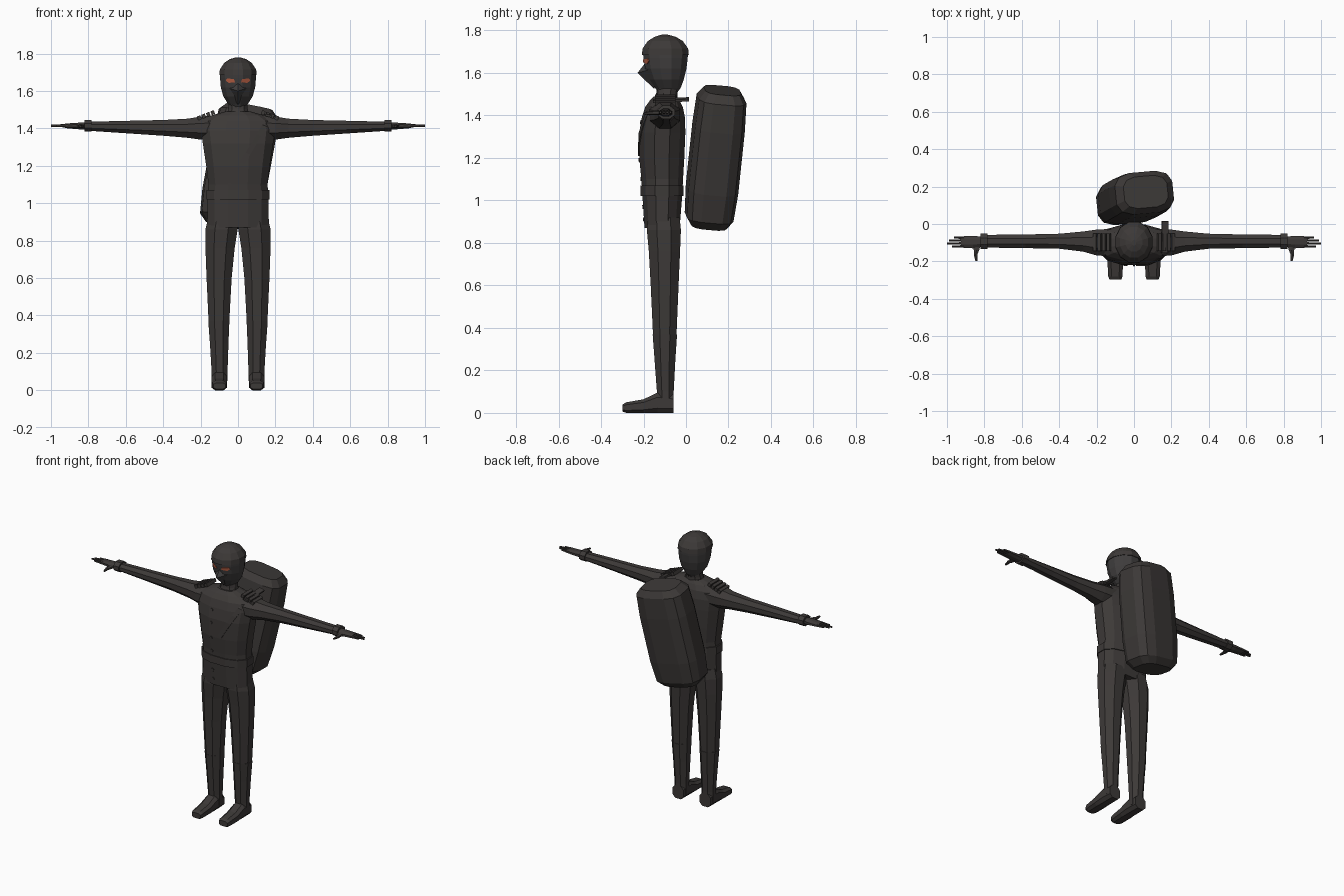
import bpy, bmesh, math
from mathutils import Vector, Matrix, Euler
from mathutils.bvhtree import BVHTree


def material(name, rgb):
    m = bpy.data.materials.new(name)
    m.diffuse_color = (*rgb, 1)
    return m


CLOTH = material("charcoal cloth", (0.046, 0.041, 0.039))
MASK = material("mask grey", (0.050, 0.047, 0.047))
EYE = material("orange red lens", (0.50, 0.12, 0.06))


def finish(name, bm, mat):
    bmesh.ops.recalc_face_normals(bm, faces=bm.faces)
    me = bpy.data.meshes.new(name)
    bm.to_mesh(me)
    bm.free()
    ob = bpy.data.objects.new(name, me)
    me.materials.append(mat)
    bpy.context.collection.objects.link(ob)
    return ob


def loft(name, secs, n=8, axis="z", mat=CLOTH, square=1.0, matrix=None):
    """Skin rings of (axis position, u0, u1, v0, v1); u,v = x,y / y,z / x,z for axis z / x / y."""
    bm = bmesh.new()
    rings = []
    for t, u0, u1, v0, v1 in secs:
        ring = []
        for i in range(n):
            a = 2 * math.pi * (i + 0.5) / n
            c, s = math.cos(a), math.sin(a)
            k = math.cos(math.pi / n)
            c = math.copysign(min(1, abs(c) / k) ** square, c)
            s = math.copysign(min(1, abs(s) / k) ** square, s)
            u, v = (u0 + u1) / 2 + c * (u1 - u0) / 2, (v0 + v1) / 2 + s * (v1 - v0) / 2
            p = {"z": (u, v, t), "x": (t, u, v), "y": (u, t, v)}[axis]
            ring.append(bm.verts.new(p))
        rings.append(ring)
    for a, b in zip(rings, rings[1:]):
        for i in range(n):
            j = (i + 1) % n
            bm.faces.new((a[i], a[j], b[j], b[i]))
    bm.faces.new(rings[0])
    bm.faces.new(rings[-1])
    if matrix:
        bm.transform(matrix)
    return finish(name, bm, mat)


def box(name, loc, size, rot=(0, 0, 0), mat=CLOTH):
    bm = bmesh.new()
    bmesh.ops.create_cube(bm, size=1)
    bm.transform(Matrix.LocRotScale(Vector(loc), Euler(rot), Vector(size)))
    return finish(name, bm, mat)


def mirror(ob):
    """Copy a left-hand part to the other side of the body."""
    bm = bmesh.new()
    bm.from_mesh(ob.data)
    bm.transform(Matrix.Scale(-1, 4, (1, 0, 0)))
    return finish("right_" + ob.name.removeprefix("left_"), bm, ob.data.materials[0])


def tree(ob):
    bm = bmesh.new()
    bm.from_mesh(ob.data)
    t = BVHTree.FromBMesh(bm)
    bm.free()
    return t


def plate(name, outline, target, mat=CLOTH, lift=0.004):
    """Thin patch laid on the front (-y) of a part from an x,z outline."""
    bm = bmesh.new()
    verts = []
    for x, z in outline:
        hit = target.ray_cast(Vector((x, -1, z)), Vector((0, 1, 0)))[0]
        verts.append(bm.verts.new((x, (hit.y if hit else -0.1) - lift, z)))
    face = bm.faces.new(verts)
    back = bmesh.ops.extrude_face_region(bm, geom=[face])["geom"]
    bmesh.ops.translate(bm, verts=[g for g in back if isinstance(g, bmesh.types.BMVert)], vec=(0, 0.006, 0))
    return finish(name, bm, mat)


# Coat, with belt, skirt and collar
coat = loft("coat", [
    (0.87, -0.165, 0.165, -0.195, -0.030), (1.02, -0.163, 0.163, -0.205, -0.018),
    (1.10, -0.158, 0.158, -0.210, -0.014), (1.20, -0.170, 0.170, -0.220, -0.008),
    (1.32, -0.188, 0.188, -0.220, -0.003), (1.39, -0.198, 0.198, -0.208, -0.005),
    (1.44, -0.190, 0.190, -0.192, -0.015), (1.47, -0.140, 0.140, -0.170, -0.030),
    (1.49, -0.070, 0.070, -0.150, -0.045)], n=12, square=0.85)
loft("belt", [(z, -0.168, 0.168, -0.213, -0.012) for z in (1.02, 1.07)], n=12, square=0.85)
loft("neck", [(1.46, -0.062, 0.062, -0.150, -0.040), (1.505, -0.052, 0.052, -0.140, -0.040),
              (1.56, -0.045, 0.045, -0.135, -0.030)], n=10)
coat_skin = tree(coat)

# Coat front: buttons, breast pocket, shoulder strap
for i, z in enumerate((1.37, 1.29, 1.19, 1.10, 0.97, 0.91)):
    plate(f"button_{i}", [(-0.045 + 0.011 * math.cos(a * math.pi / 3), z + 0.011 * math.sin(a * math.pi / 3))
                          for a in range(6)], coat_skin)
for i in range(5):
    xa, xb = 0.01 + 0.03 * i, 0.04 + 0.03 * i
    za, zb = 1.22 + 0.25 / 0.15 * 0.03 * i, 1.22 + 0.25 / 0.15 * 0.03 * (i + 1)
    plate(f"strap_{i}", [(xa, za), (xa + 0.025, za - 0.01), (xb + 0.025, zb - 0.01), (xb, zb)], coat_skin, lift=0.005)
box("strap_over_shoulder", (0.165, -0.07, 1.472), (0.035, 0.17, 0.012), (0.05, 0.25, 0))

# Sleeves, cuffs and gloved hands
left = [
    loft("left_sleeve", [
        (0.10, -0.175, -0.025, 1.335, 1.470), (0.20, -0.168, -0.030, 1.340, 1.463),
        (0.27, -0.148, -0.040, 1.350, 1.452), (0.40, -0.132, -0.052, 1.361, 1.445),
        (0.58, -0.129, -0.056, 1.373, 1.441), (0.79, -0.126, -0.058, 1.387, 1.436)], axis="x"),
    loft("left_cuff", [(x, -0.134, -0.052, 1.383, 1.446) for x in (0.783, 0.822)], axis="x"),
    loft("left_palm", [(0.80, -0.118, -0.068, 1.393, 1.434), (0.86, -0.130, -0.064, 1.396, 1.430),
                       (0.925, -0.126, -0.066, 1.402, 1.426)], axis="x"),
]
for i, (y, tip) in enumerate(((-0.120, 0.972), (-0.104, 1.0), (-0.088, 0.99), (-0.073, 0.962))):
    left.append(loft(f"left_finger_{i}", [(0.91, y - 0.007, y + 0.007, 1.405, 1.424),
                                          (tip, y - 0.005, y + 0.005, 1.409, 1.420)], n=6, axis="x"))
left.append(loft("left_thumb", [(-0.198, 0.838, 0.848, 1.404, 1.415), (-0.165, 0.838, 0.856, 1.402, 1.420),
                                (-0.140, 0.828, 0.856, 1.402, 1.424), (-0.105, 0.818, 0.870, 1.402, 1.424)],
                 n=6, axis="y"))

# Epaulettes made of four ribs
for i in range(4):
    x = 0.135 + 0.024 * i
    left.append(box(f"left_epaulette_{i}", (x, -0.098, 1.484 - 0.009 * i), (0.019, 0.095, 0.022), (0, 0.38, 0)))

# Trousers, boots and feet
left += [
    loft("left_leg", [
        (0.36, 0.047, 0.157, -0.155, -0.045), (0.60, 0.034, 0.168, -0.166, -0.035),
        (0.76, 0.018, 0.174, -0.175, -0.028), (0.86, 0.002, 0.174, -0.184, -0.024),
        (0.92, 0.000, 0.160, -0.180, -0.030)]),
    loft("left_boot", [
        (0.03, 0.058, 0.140, -0.136, -0.058), (0.10, 0.056, 0.141, -0.137, -0.058),
        (0.25, 0.051, 0.150, -0.148, -0.050), (0.37, 0.046, 0.159, -0.157, -0.042)]),
    loft("left_foot", [
        (-0.298, 0.068, 0.130, 0.006, 0.040), (-0.280, 0.062, 0.138, 0.0, 0.050),
        (-0.200, 0.058, 0.142, 0.0, 0.064), (-0.135, 0.058, 0.141, 0.0, 0.095),
        (-0.058, 0.060, 0.139, 0.0, 0.085)], axis="y", square=0.7),
]
for part in left:
    mirror(part)

# Masked head, pointed at the nose and tapering to the chin
head = loft("head", [
    (1.495, -0.030, 0.030, -0.125, -0.050), (1.53, -0.052, 0.052, -0.145, -0.025),
    (1.57, -0.078, 0.078, -0.172, -0.010), (1.62, -0.092, 0.092, -0.192, 0.002),
    (1.67, -0.096, 0.096, -0.200, 0.008), (1.69, -0.096, 0.096, -0.202, 0.009)], n=12, mat=MASK)
loft("hood", [
    (1.685, -0.100, 0.100, -0.208, 0.013), (1.715, -0.097, 0.097, -0.204, 0.010),
    (1.75, -0.074, 0.074, -0.180, -0.015), (1.77, -0.045, 0.045, -0.148, -0.048),
    (1.78, -0.012, 0.012, -0.115, -0.085)], n=12)

# Beak-like lower mask
bm = bmesh.new()
pts = [(0, -0.190, 1.650), (0, -0.228, 1.600), (0, -0.150, 1.525),
       (0.065, -0.155, 1.620), (-0.065, -0.155, 1.620), (0, -0.120, 1.58)]
v = [bm.verts.new(p) for p in pts]
bmesh.ops.convex_hull(bm, input=v)
finish("mask_beak", bm, MASK)

# Eye lenses
head_skin = tree(head)
for side, s in (("left", 1), ("right", -1)):
    plate(side + "_eye", [(s * x, z) for x, z in ((0.016, 1.647), (0.05, 1.643), (0.066, 1.656),
                                                  (0.058, 1.667), (0.022, 1.664))], head_skin, EYE)

# Bulky pack, leaning to one side and backward
w, d = 0.165, 0.118
pack_rings = [(-0.325, 0.70), (-0.285, 0.93), (-0.15, 1.0), (0.15, 1.0), (0.285, 0.95), (0.325, 0.72)]
tilt = Matrix.LocRotScale(Vector((0.004, 0.138, 1.20)),
                          Euler((math.radians(-5), math.radians(11), math.radians(5))), None)
loft("pack", [(z, -w * k, w * k, -d * k, d * k) for z, k in pack_rings], n=12, square=0.6, matrix=tilt)
